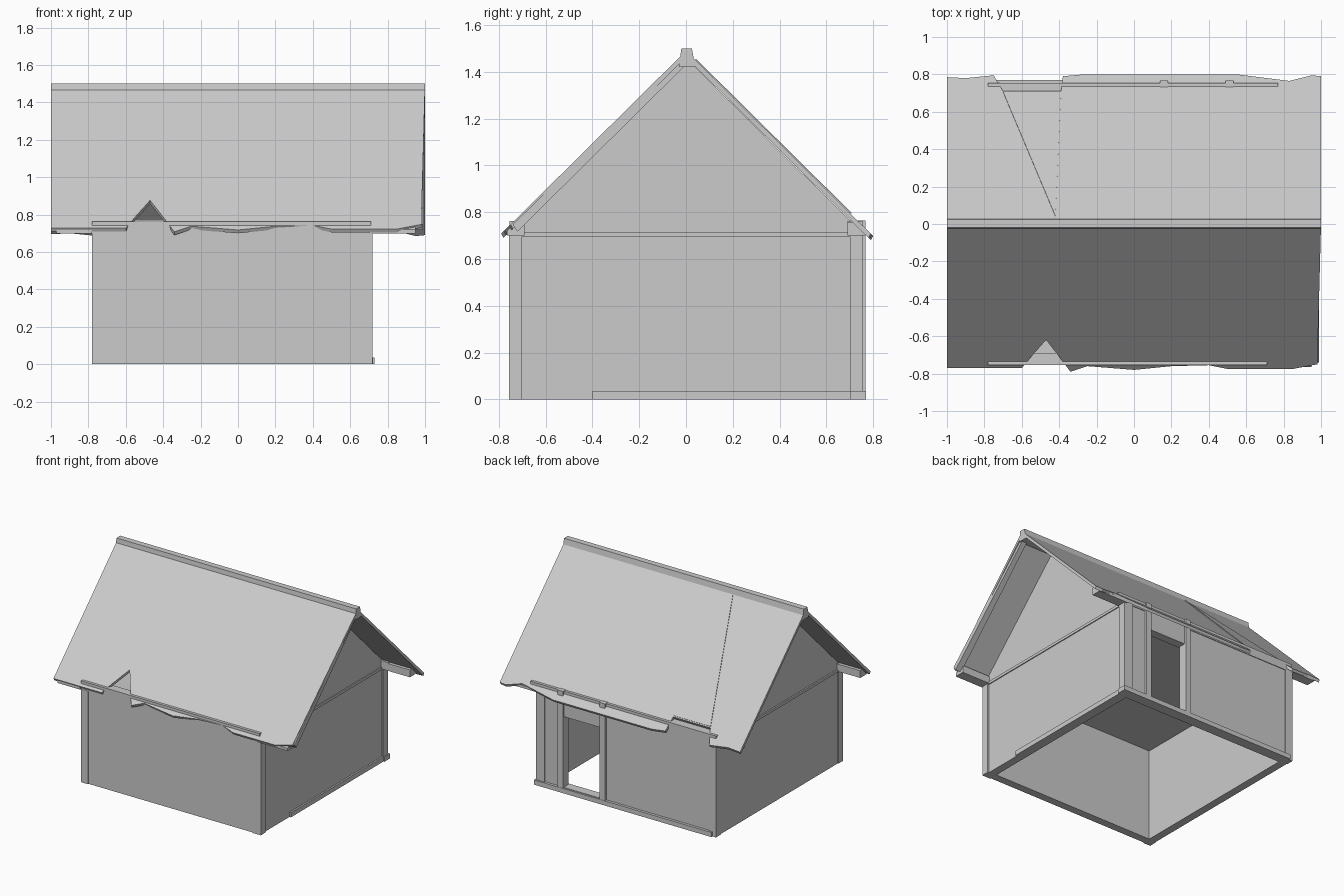
import bpy
import bmesh
from mathutils import Vector

cube = bpy.data.objects.get("Cube")
if cube:
    bpy.data.objects.remove(cube, do_unlink=True)

# One plain grey for the whole house
grey = bpy.data.materials.new("plain grey")
grey.use_nodes = True
colour = (0.6, 0.6, 0.6, 1)
grey.diffuse_color = colour
grey.node_tree.nodes["Principled BSDF"].inputs["Base Color"].default_value = colour

RIDGE, SLOPE = 1.49, 0.99


def roof_z(y):
    return RIDGE - SLOPE * abs(y)


def prism(name, points, offset):
    """Extrude a flat outline of 3D points by an offset."""
    bm = bmesh.new()
    face = bm.faces.new([bm.verts.new(p) for p in points])
    new = bmesh.ops.extrude_face_region(bm, geom=[face])["geom"]
    verts = [v for v in new if isinstance(v, bmesh.types.BMVert)]
    bmesh.ops.translate(bm, verts=verts, vec=Vector(offset))
    bmesh.ops.recalc_face_normals(bm, faces=bm.faces)
    mesh = bpy.data.meshes.new(name)
    bm.to_mesh(mesh)
    bm.free()
    mesh.materials.append(grey)
    ob = bpy.data.objects.new(name, mesh)
    bpy.context.collection.objects.link(ob)
    return ob


def box(name, x, y, z):
    base = [(x[i], y[j], z[0]) for i, j in ((0, 0), (1, 0), (1, 1), (0, 1))]
    return prism(name, base, (0, 0, z[1] - z[0]))


# Wall panels, the back one split around the doorway
box("front_wall", (-0.76, 0.70), (-0.75, -0.69), (0, 0.70))
box("right_wall", (-0.775, -0.715), (-0.74, 0.74), (0, 0.70))
box("left_wall", (0.65, 0.71), (-0.74, 0.74), (0, 0.70))
box("back_wall_wide", (-0.76, 0.16), (0.69, 0.75), (0, 0.70))
box("back_wall_narrow", (0.51, 0.70), (0.69, 0.75), (0, 0.70))
box("door_lintel", (0.16, 0.51), (0.69, 0.755), (0.57, 0.70))
box("door_threshold", (0.16, 0.51), (0.69, 0.76), (0, 0.04))

# Corner posts and door posts
for x in ((-0.78, -0.72), (0.65, 0.72)):
    box("corner_post", x, (-0.757, -0.70), (0, 0.70))
    box("corner_post", x, (0.70, 0.757), (0, 0.70))
for x in (0.16, 0.51):
    box("door_post", (x - 0.022, x + 0.022), (0.70, 0.768), (0.035, 0.765))

# Ground sills
box("back_sill", (-0.75, 0.73), (0.70, 0.77), (0, 0.035))
box("left_sill", (0.66, 0.722), (-0.40, 0.77), (0, 0.035))

# Loft floor and the two gables standing on it
box("loft_floor", (-0.785, 0.717), (-0.74, 0.74), (0.695, 0.715))
for name, x in (("right_gable", -0.775), ("left_gable", 0.68)):
    prism(name, [(x, -0.75, 0.715), (x, 0.75, 0.715), (x, 0, 1.46)], (0.03, 0, 0))

# Eave plates, with thinner ends under the overhangs
for side, name in ((-1, "front"), (1, "back")):
    ys = sorted((side * 0.69, side * 0.755))
    box(name + "_eave_plate", (-0.78, 0.71 if side < 0 else 0.77), ys, (0.70, 0.763))
    for x in ((-0.97, -0.78), (0.70, 0.95)):
        profile = [(x[0], side * y, z) for y, z in
                   ((0.69, 0.70), (0.765, 0.70), (0.765, 0.72), (0.73, 0.755), (0.69, 0.755))]
        prism(name + "_eave_end", profile, (x[1] - x[0], 0, 0))

# Roof slopes with worn eave lines, given as (x, distance from ridge)
front_eave = [(-1, 0.77), (-0.6, 0.77), (-0.55, 0.71), (-0.47, 0.62), (-0.40, 0.71),
              (-0.34, 0.79), (-0.25, 0.76), (0, 0.78), (0.2, 0.76), (0.4, 0.755),
              (0.5, 0.775), (0.85, 0.775), (0.98, 0.75)]
back_eave = [(-1, 0.785), (-0.9, 0.78), (-0.75, 0.795), (-0.70, 0.71), (-0.39, 0.71),
             (-0.38, 0.79), (-0.27, 0.80), (0.55, 0.80), (0.83, 0.765), (0.95, 0.795),
             (1, 0.79)]
for name, side, eave in (("front_roof", -1, front_eave), ("back_roof", 1, back_eave)):
    outline = [(x, side * d, roof_z(d)) for x, d in eave]
    outline += [(1, 0, RIDGE), (-1, 0, RIDGE)]
    prism(name, outline, (0, -side * 0.01, -0.018))

# Verge board on the left end of the front slope
prism("front_verge_board", [(x, y, roof_z(y) - 0.01) for x, y in
                            ((0.94, -0.74), (0.99, -0.74), (0.99, -0.02), (0.95, -0.02))],
      (0, 0.02, -0.03))

# Loose roofing patch on the back slope
prism("roof_patch", [(x, y, roof_z(y) + 0.002) for x, y in
                     ((-0.42, 0.04), (-0.70, 0.705), (-0.39, 0.705))], (0, 0.003, 0.003))

# Ridge cap
prism("ridge_cap", [(-1, y, z) for y, z in
                    ((-0.03, 1.42), (0.04, 1.42), (0.025, 1.5), (-0.02, 1.5))], (2, 0, 0))
